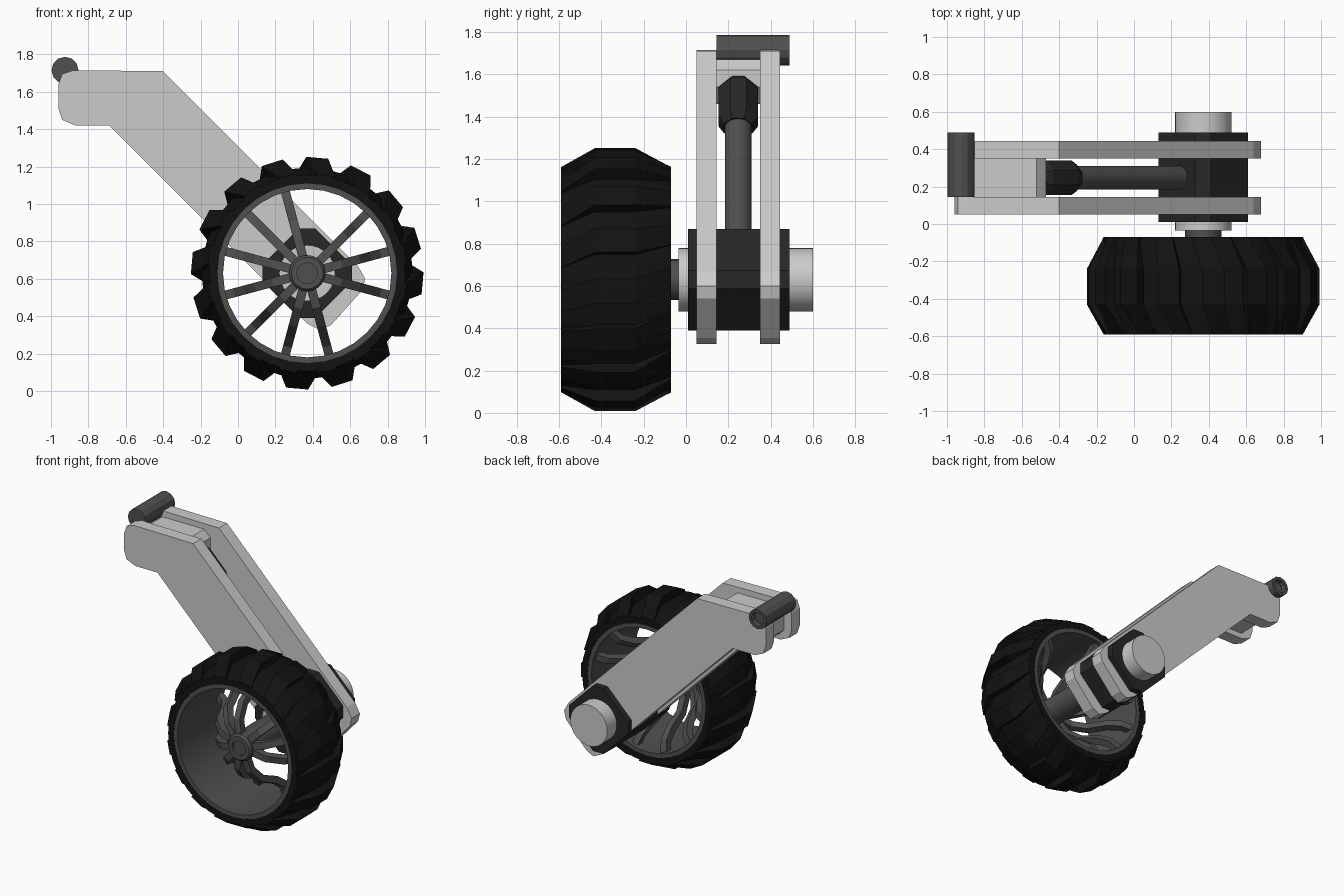
import bpy, bmesh
from math import sin, cos, pi, radians
from mathutils import Vector

if "Cube" in bpy.data.objects:
    bpy.data.objects.remove(bpy.data.objects["Cube"])

CX, CZ = 0.37, 0.63      # wheel axis


def material(name, v):
    m = bpy.data.materials.new(name)
    m.diffuse_color = (v, v, v, 1)
    m.use_nodes = True
    m.node_tree.nodes["Principled BSDF"].inputs["Base Color"].default_value = m.diffuse_color
    return m


RUBBER = material("rubber", 0.006)
BLACK = material("black_plastic", 0.02)
DARK = material("dark_metal", 0.08)


def loft(bm, rings, closed=False):
    """Skin a row of equal-length point rings; cap the ends unless closed."""
    rows = [[bm.verts.new(p) for p in ring] for ring in rings]
    n = len(rows[0])
    pairs = list(zip(rows, rows[1:])) + ([(rows[-1], rows[0])] if closed else [])
    for a, b in pairs:
        for i in range(n):
            j = (i + 1) % n
            bm.faces.new((a[i], a[j], b[j], b[i]))
    if not closed:
        bm.faces.new(rows[0])
        bm.faces.new(rows[-1])


def finish(name, bm, mat=None, smooth=False):
    bmesh.ops.recalc_face_normals(bm, faces=bm.faces)
    me = bpy.data.meshes.new(name)
    bm.to_mesh(me)
    bm.free()
    ob = bpy.data.objects.new(name, me)
    bpy.context.collection.objects.link(ob)
    if mat:
        me.materials.append(mat)
    if smooth:
        bpy.ops.object.select_all(action='DESELECT')
        bpy.context.view_layer.objects.active = ob
        ob.select_set(True)
        bpy.ops.object.shade_smooth_by_angle(angle=radians(30))
    return ob


def polar(r, a, y, cx=CX, cz=CZ):
    return Vector((cx + r * cos(a), y, cz + r * sin(a)))


def lathe(name, profile, sides, mat=None, closed=False, smooth=True, cx=CX, cz=CZ):
    """Turn (radius, y) points about an axis along y."""
    bm = bmesh.new()
    loft(bm, [[polar(r, 2 * pi * i / sides, y, cx, cz) for i in range(sides)]
              for r, y in profile], closed)
    return finish(name, bm, mat, smooth)


def prism(name, outline, y0, y1, mat=None):
    """Extrude an (x, z) outline along y."""
    bm = bmesh.new()
    loft(bm, [[(x, y, z) for x, z in outline] for y in (y0, y1)])
    return finish(name, bm, mat)


def rod(name, a, d, profile, sides, mat):
    """Turn (radius, distance) points about a slanted axis."""
    d = d.normalized()
    u = Vector((0, 1, 0))
    v = d.cross(u)
    bm = bmesh.new()
    loft(bm, [[a + d * t + (u * cos(2 * pi * (i + .5) / sides)
                            + v * sin(2 * pi * (i + .5) / sides)) * r
               for i in range(sides)] for r, t in profile])
    return finish(name, bm, mat, sides > 8)


# Tyre body
lathe("tyre", [(0.48, -0.59), (0.525, -0.59), (0.565, -0.43), (0.565, -0.24),
               (0.525, -0.07), (0.48, -0.07)], 32, RUBBER, closed=True, smooth=False)

# Tread lugs, skewed on the shoulders
bm = bmesh.new()
for k in range(16):
    mid = radians(85 + 22.5 * k)
    rings = []
    for y, r, skew in ((-0.59, 0.535, -6), (-0.43, 0.622, 0), (-0.24, 0.622, 0), (-0.07, 0.535, 6)):
        a = mid + radians(skew)
        w = 0.095
        rings.append([polar(r, a - w, y), polar(r, a + w, y),
                      polar(0.5, a + w, y), polar(0.5, a - w, y)])
    loft(bm, rings)
finish("tread_lugs", bm, RUBBER)

# Rim
lathe("rim", [(0.45, -0.588), (0.485, -0.588), (0.485, -0.072), (0.45, -0.072)],
      32, DARK, closed=True)

# Hub with recessed cap, running back as the axle
lathe("hub_axle", [(0.055, -0.50), (0.055, -0.52), (0.085, -0.52), (0.097, -0.505),
                   (0.097, -0.02)], 20, DARK)

# Dished spokes
bm = bmesh.new()
path = [(0.06, -0.47), (0.18, -0.45), (0.27, -0.37), (0.33, -0.23), (0.39, -0.15), (0.465, -0.12)]
for deg in (-15, 15, 45, 105, 135, 165, 195, 225, 255, 285):
    a = radians(deg)
    side = Vector((-sin(a), 0, cos(a))) * 0.024
    rings = []
    for i, (r, y) in enumerate(path):
        p, q = path[max(i - 1, 0)], path[min(i + 1, len(path) - 1)]
        t = Vector((q[0] - p[0], q[1] - p[1])).normalized() * 0.025
        lo, hi = polar(r + t.y, a, y - t.x), polar(r - t.y, a, y + t.x)
        rings.append([lo - side, lo + side, hi + side, hi - side])
    loft(bm, rings)
finish("spokes", bm, DARK)

# Motor cylinder through the arm
lathe("motor", [(0.15, -0.035), (0.15, 0.6)], 32)

# Motor block: square turned 45 degrees with cut corners
c, e = 0.24, 0.043
prism("motor_block", [(CX + x, CZ + z) for x, z in
      ((c, -e), (c, e), (e, c), (-e, c), (-c, e), (-c, -e), (-e, -c), (e, -c))],
      0.01, 0.49, BLACK)

# Twin arm plates
arm = [(-0.96, 1.64), (-0.94, 1.695), (-0.88, 1.715), (-0.40, 1.71), (0.64, 0.67), (0.68, 0.60),
       (0.665, 0.54), (0.50, 0.355), (0.44, 0.325), (0.37, 0.36), (-0.69, 1.42), (-0.87, 1.42),
       (-0.94, 1.45), (-0.96, 1.51)]
for name, y in (("front_arm_plate", 0.05), ("rear_arm_plate", 0.35)):
    prism(name, arm, y, y + 0.095)

# Spacer block between the plates
prism("arm_spacer", [(-0.90, 1.63), (-0.86, 1.67), (-0.52, 1.67), (-0.47, 1.62), (-0.47, 1.54),
                     (-0.56, 1.46), (-0.86, 1.46), (-0.90, 1.50)], 0.145, 0.35)

# Strut rod and its sleeve along the arm
start, axis = Vector((-0.53, 0.247, 1.55)), Vector((1, 0, -1))
rod("strut_sleeve", start, axis, [(0.07, 0), (0.1, 0.05), (0.1, 0.24), (0.075, 0.29)], 8, BLACK)
rod("strut_rod", start, axis, [(0.065, 0.2), (0.065, 1.15)], 16, DARK)

# Pivot pin with hollow rear end
lathe("pivot_pin", [(0.072, 0.145), (0.072, 0.49), (0.05, 0.49), (0.05, 0.45)],
      12, DARK, smooth=False, cx=-0.925, cz=1.715)
